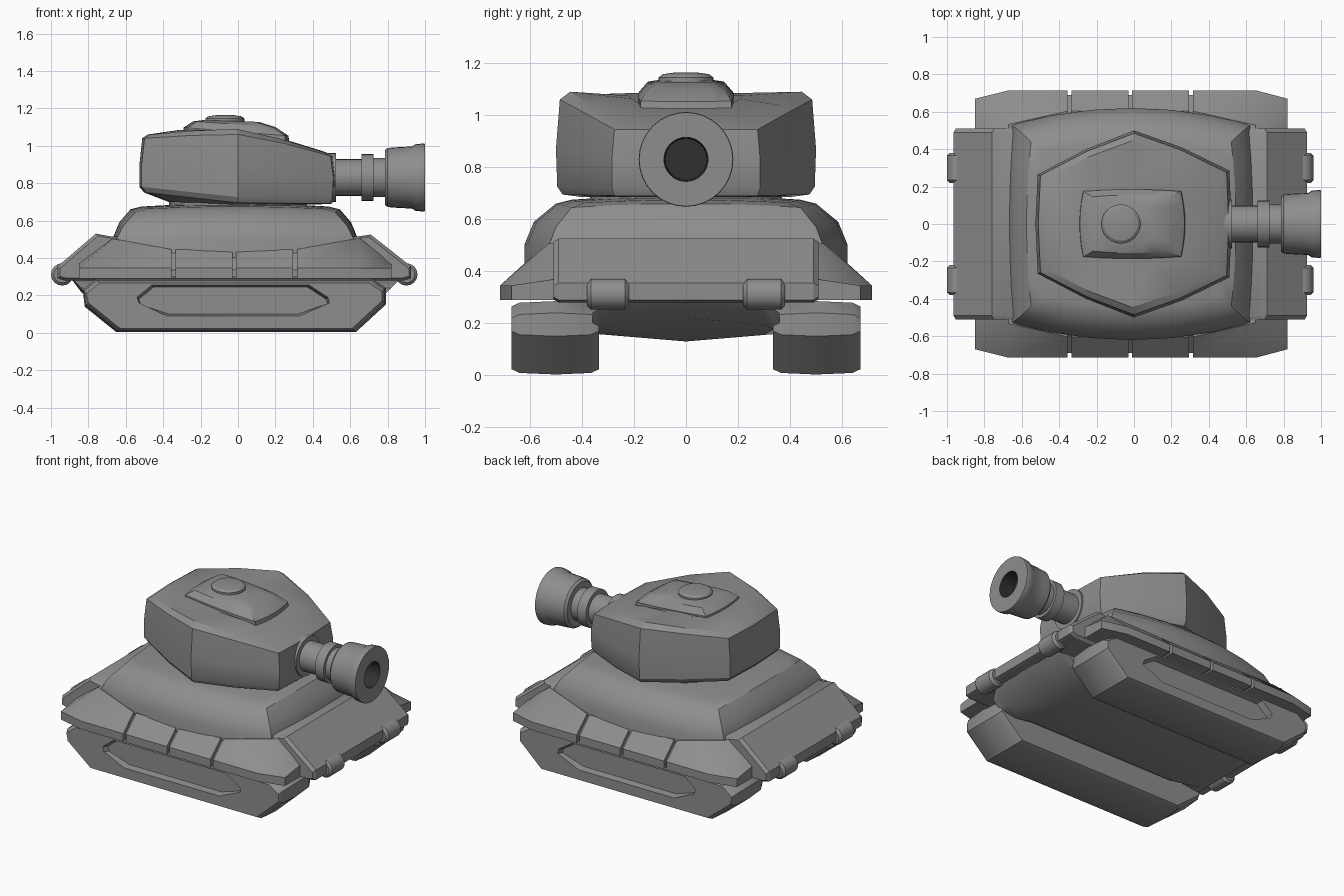
import bpy, bmesh
from math import sin, cos, pi

if "Cube" in bpy.data.objects:
    bpy.data.objects.remove(bpy.data.objects["Cube"])


def material(name, value):
    m = bpy.data.materials.new(name)
    m.use_nodes = True
    m.diffuse_color = (value, value, value, 1)
    m.node_tree.nodes["Principled BSDF"].inputs["Base Color"].default_value = (value, value, value, 1)
    return m


GREY = material("armour grey", 0.27)
DARK = material("bore dark", 0.03)
parts = []


def loft(name, rings, flip=False):
    """Skin a list of equal-length rings and cap both ends."""
    bm = bmesh.new()
    s = -1 if flip else 1
    rows = [[bm.verts.new((x, s * y, z)) for x, y, z in r] for r in rings]
    n = len(rows[0])
    for a, b in zip(rows, rows[1:]):
        for i in range(n):
            j = (i + 1) % n
            bm.faces.new((a[i], a[j], b[j], b[i]))
    bm.faces.new(rows[0])
    bm.faces.new(rows[-1])
    bmesh.ops.recalc_face_normals(bm, faces=bm.faces)
    me = bpy.data.meshes.new(name)
    bm.to_mesh(me)
    bm.free()
    me.materials.append(GREY)
    ob = bpy.data.objects.new(name, me)
    bpy.context.collection.objects.link(ob)
    parts.append(ob)
    return ob


def bulged(hx, hy, bx, by, z, cx=0, crown=0, tilt=0, n=6):
    """Rectangle ring with bowed sides; crown lifts the middle of each side."""
    ring = []
    for k in range(4):
        for i in range(n):
            t = 2 * i / n - 1
            b = 1 - t * t
            x, y = [(hx + bx * b, t * hy), (-t * hx, hy + by * b),
                    (-hx - bx * b, -t * hy), (t * hx, -hy - by * b)][k]
            ring.append((cx + x, y, z + crown * b + tilt * x))
    return ring


def circle(axis, at, r, c, n=32):
    """Circle round the x, y or z axis; c holds the two other coordinates."""
    pts = [(c[0] + r * cos(2 * pi * i / n), c[1] + r * sin(2 * pi * i / n)) for i in range(n)]
    place = {"x": lambda p: (at, *p), "y": lambda p: (p[0], at, p[1]), "z": lambda p: (*p, at)}
    return [place[axis](p) for p in pts]


def side_ring(profile, y, grow=0.0, cz=0.15):
    return [(x - grow * (1 if x > 0 else -1), y, z - grow * (1 if z > cz else -1)) for x, z in profile]


# Tracks, with a long recess in each outer face
track = [(-.83, .23), (-.76, .285), (.72, .285), (.79, .24), (.79, .15), (.63, .003), (-.65, .003), (-.82, .14)]
recess = [(-.54, .19), (-.46, .255), (.38, .255), (.48, .19), (.49, .16), (.33, .09), (-.38, .09), (-.53, .16)]
for flip, side in ((False, "left"), (True, "right")):
    loft(side + "_track", [side_ring(track, .335, .02), side_ring(track, .365, .006), side_ring(track, .5),
                           side_ring(track, .64, .006), side_ring(track, .67, .02),
                           side_ring(recess, .67), side_ring(recess, .63, .01)], flip)

# Belly between the tracks
belly = [(-.9, .3), (.88, .3), (.8, .22), (.58, .13), (-.6, .13), (-.84, .22)]
loft("belly", [side_ring(belly, y, g, .2) for y, g in
               ((-.36, .06), (-.3, .025), (0, 0), (.3, .025), (.36, .06))])

# Nose and tail wedge
wedge = [(-.93, .28), (-.965, .29), (-.965, .355), (-.76, .53), (-.68, .515),
         (.64, .515), (.71, .525), (.925, .355), (.925, .29), (.89, .28)]
loft("nose_and_tail", [side_ring(wedge, y, g, .3) for y, g in ((-.51, .012), (-.49, 0), (.49, 0), (.51, .012))])

# Towing lugs on nose and tail
for x, end in ((.9, "front"), (-.94, "rear")):
    for y, side in ((.3, "left"), (-.3, "right")):
        loft(f"{end}_{side}_lug", [circle("y", y + d, r, (x, .312), 16) for d, r in
                                   ((-.08, .045), (-.065, .06), (.065, .06), (.08, .045))])


# Skirt panels over the tracks, parted by narrow gaps
def skirt(x, edge, top_y, top_z, bottom=.29, lip=.345):
    return [(x, .4, bottom), (x, edge, bottom), (x, edge, lip), (x, top_y, top_z), (x, .4, top_z)]


def top_of(x):
    k = max(0, abs(x + .02) - .33) / .33
    return .605 - .075 * k, .445 + .06 * k


for flip, side in ((False, "left"), (True, "right")):
    gaps = (-.345, -.02, .305)
    bounds = (-.67, *gaps, .65)
    for i in range(4):
        a, b = bounds[i] + (.01 if i else 0), bounds[i + 1] - (.01 if i < 3 else 0)
        rings = [skirt(x, .715, *top_of(x)) for x in (a, b)]
        if i == 0:
            rings.insert(0, skirt(-.85, .67, .5, .37))
        if i == 3:
            rings.append(skirt(.82, .67, .5, .37))
        loft(f"{side}_skirt_{i + 1}", rings, flip)
    loft(side + "_skirt_core", [skirt(x, .69, .58, .44, .3, .335) for x in (-.5, .46)], flip)

# Upper hull with bowed sides
loft("upper_hull", [bulged(.65, .53, .01, .09, .36, -.015),
                    bulged(.64, .53, .015, .09, .49, -.015, .015),
                    bulged(.6, .5, .02, .085, .57, -.015, .02),
                    bulged(.535, .44, .025, .06, .645, -.015, .015),
                    bulged(.48, .39, .02, .05, .663, -.015, .012),
                    bulged(.3, .25, .02, .03, .68, -.015, .005)])

# Turret ring and hexagonal turret
loft("turret_ring", [circle("z", z, r, (0, 0)) for z, r in ((.64, .37), (.72, .37))])


def hexagon(front, mid, back):
    (fx, fy, fz), (mx, my, mz), (bx, by, bz) = front, mid, back
    half = [(fx + .012, 0, fz), front, ((fx + mx) / 2, (fy + my) / 2 + .017, (fz + mz) / 2 + (mz > 1) * .01), mid,
            ((bx + mx) / 2, (by + my) / 2 + .017, (bz + mz) / 2 + (mz > 1) * .005), back, (bx - .012, 0, bz)]
    return half + [(x, -y, z) for x, y, z in half[-2:0:-1]]


loft("turret", [hexagon((.4, .22, .685), (0, .4, .685), (-.36, .2, .7)),
                hexagon((.49, .275, .69), (0, .475, .695), (-.49, .255, .75)),
                hexagon((.505, .285, .72), (0, .495, .725), (-.515, .265, .78)),
                hexagon((.51, .285, .83), (0, .5, .87), (-.515, .265, .9)),
                hexagon((.495, .275, .945), (0, .485, 1.06), (-.5, .26, 1.04)),
                hexagon((.46, .255, .965), (-.01, .445, 1.09), (-.47, .24, 1.06)),
                hexagon((.25, .16, 1.03), (-.05, .22, 1.075), (-.3, .16, 1.085))])

# Cupola and round hatch
loft("cupola", [bulged(hx, hy, .02, .01, z, cx, 0, t) for hx, hy, z, cx, t in
                ((.27, .175, 1.0, -.01, -.08), (.26, .175, 1.075, -.01, -.08), (.2, .145, 1.115, -.02, -.07),
                 (.13, .1, 1.132, -.04, -.03))])
loft("hatch", [circle("z", z, r, (-.07, 0), 24) for z, r in
               ((1.1, .105), (1.145, .105), (1.157, .09), (1.163, .05))])

# Gun with collar, ring, flared muzzle and dark bore
gun = loft("gun", [circle("x", x, r, (0, .83)) for x, r in
                   ((.45, .13), (.525, .13), (.525, .098), (.66, .098), (.66, .125), (.725, .125), (.725, .105),
                    (.785, .105), (.785, .145), (.8, .158), (.85, .162), (.93, .166), (.95, .178),
                    (.99, .182), (1.0, .18), (1.0, .085), (.9, .08))])
gun.data.materials.append(DARK)
for f in gun.data.polygons:
    c = f.center
    if c.x > .85 and (c.y ** 2 + (c.z - .83) ** 2) ** .5 < .09:
        f.material_index = 1

# Smooth shading that keeps the sharp edges
bpy.ops.object.select_all(action="DESELECT")
for ob in parts:
    ob.select_set(True)
bpy.context.view_layer.objects.active = gun
bpy.ops.object.shade_smooth_by_angle(angle=pi / 6)
